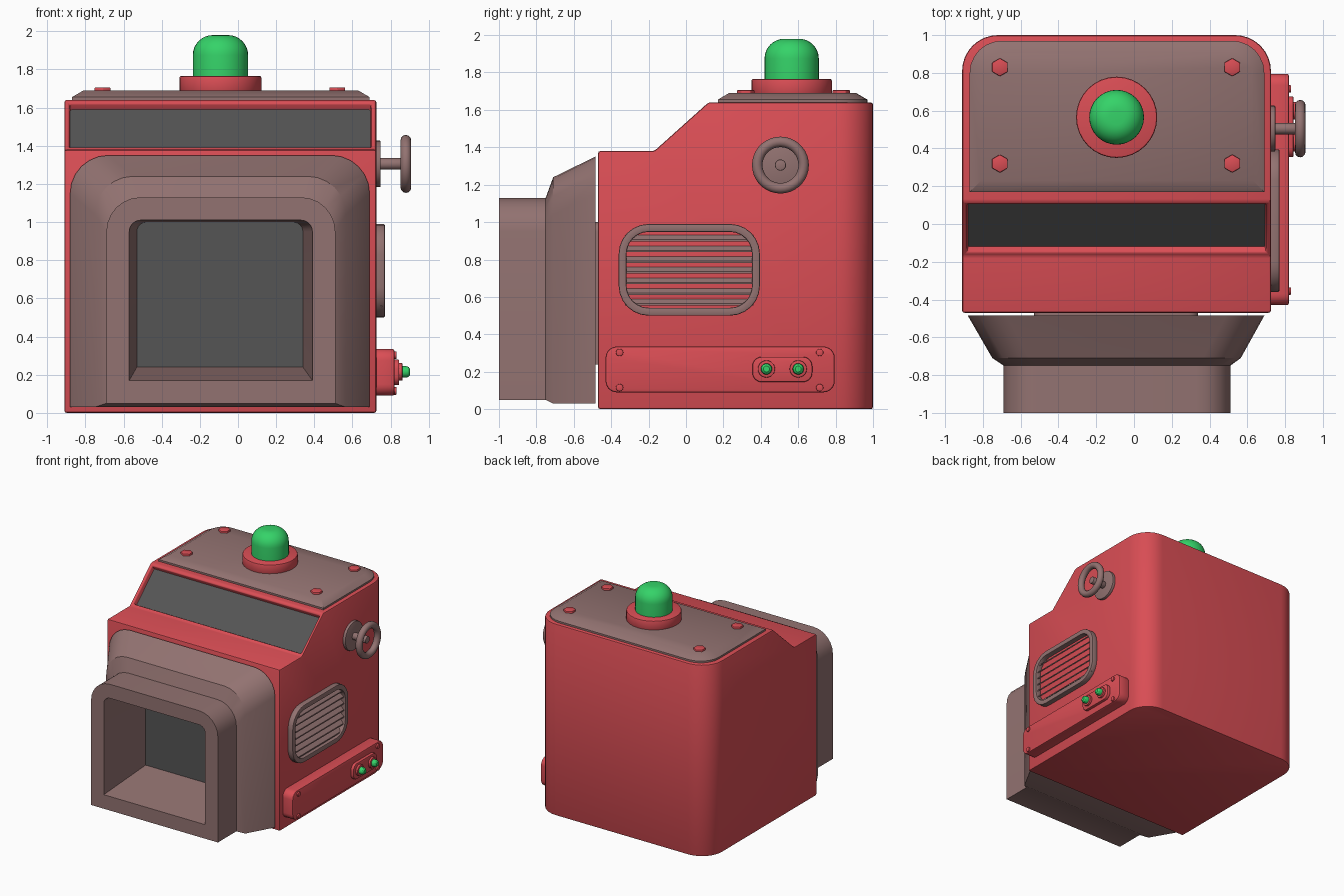
import bpy, bmesh
from math import cos, sin, pi, radians
from mathutils import Vector

if "Cube" in bpy.data.objects:
    bpy.data.objects.remove(bpy.data.objects["Cube"])


def material(name, r, g, b):
    m = bpy.data.materials.new(name)
    m.diffuse_color = (r, g, b, 1)
    m.use_nodes = True
    m.node_tree.nodes["Principled BSDF"].inputs["Base Color"].default_value = m.diffuse_color
    return m


RED = material("red_paint", 0.70, 0.075, 0.09)
BROWN = material("brown_metal", 0.29, 0.17, 0.165)
GREEN = material("green_glass", 0.035, 0.65, 0.14)
DARK = material("dark_screen", 0.09, 0.09, 0.09)


def loft_mesh(rings, cyclic=False):
    """Bridge matching point rings; cap the ends unless cyclic."""
    bm = bmesh.new()
    vs = [[bm.verts.new(p) for p in ring] for ring in rings]
    n = len(vs[0])
    pairs = list(zip(vs, vs[1:])) + ([(vs[-1], vs[0])] if cyclic else [])
    for a, b in pairs:
        for i in range(n):
            j = (i + 1) % n
            bm.faces.new((a[i], a[j], b[j], b[i]))
    if not cyclic:
        bm.faces.new(vs[0][::-1])
        bm.faces.new(vs[-1])
    bmesh.ops.recalc_face_normals(bm, faces=bm.faces)
    return bm


def finish(bm, name, mat, bevel=0.0):
    if bevel:
        edges = [e for e in bm.edges if len(e.link_faces) == 2
                 and e.calc_face_angle(0) > radians(35)]
        bmesh.ops.bevel(bm, geom=edges, offset=bevel, segments=2, profile=0.5,
                        affect='EDGES', clamp_overlap=True)
    me = bpy.data.meshes.new(name)
    bm.to_mesh(me)
    bm.free()
    me.materials.append(mat)
    ob = bpy.data.objects.new(name, me)
    bpy.context.collection.objects.link(ob)
    bpy.ops.object.select_all(action='DESELECT')
    ob.select_set(True)
    bpy.context.view_layer.objects.active = ob
    bpy.ops.object.shade_smooth_by_angle(angle=radians(32))
    return ob


def loft(name, rings, mat, bevel=0.0, cyclic=False):
    return finish(loft_mesh(rings, cyclic), name, mat, bevel)


def place(axis, u, v, w):
    """2D point (u, v) at height w along the given axis."""
    return Vector({'x': (w, u, v), 'y': (u, w, v), 'z': (u, v, w)}[axis])


def rrect(axis, w, u0, u1, v0, v1, radii, seg=6):
    """Rounded rectangle; radii run lower left, lower right, upper right, upper left."""
    pts = []
    corners = [(u0, v0, 1, 1), (u1, v0, -1, 1), (u1, v1, -1, -1), (u0, v1, 1, -1)]
    for k, ((u, v, su, sv), r) in enumerate(zip(corners, radii)):
        for i in range(seg + 1 if r else 1):
            a = pi + k * pi / 2 + i * pi / 2 / seg
            pts.append(place(axis, u + r * (su + cos(a)), v + r * (sv + sin(a)), w)
                       if r else place(axis, u, v, w))
    return pts


def lathe(name, axis, u, v, profile, mat, n=32, bevel=0.0, cyclic=False):
    """Profile is a list of (radius, height along axis)."""
    rings = [[place(axis, u + r * cos(pi / 2 + 2 * pi * i / n),
                    v + r * sin(pi / 2 + 2 * pi * i / n), w) for i in range(n)]
             for r, w in profile]
    return loft(name, rings, mat, bevel, cyclic)


X0, X1 = -0.91, 0.725

# Cabinet body: side profile, rounded back corners, recessed slanted window
side = [(-0.47, 0), (1, 0), (1, 1.64), (0.12, 1.64), (-0.17, 1.38), (-0.47, 1.38)]
bm = loft_mesh([[place('x', y, z, x) for y, z in side] for x in (X0, X1)])
back = [e for e in bm.edges if all(v.co.y > 0.99 for v in e.verts)
        and abs(e.verts[0].co.z - e.verts[1].co.z) > 1]
bmesh.ops.bevel(bm, geom=back, offset=0.19, segments=8, profile=0.5, affect='EDGES')
bm.normal_update()
slope = next(f for f in bm.faces if f.normal.y < -0.5 and f.normal.z > 0.5)
bmesh.ops.inset_individual(bm, faces=[slope], thickness=0.035, depth=0)
bmesh.ops.inset_individual(bm, faces=[slope], thickness=0.004, depth=-0.045)
bm.normal_update()
glass = [v.co + slope.normal * 0.004 for v in slope.verts]
finish(bm, "cabinet_body", RED, 0.012)

# Slanted window pane
bm = bmesh.new()
bm.faces.new([bm.verts.new(p) for p in glass])
finish(bm, "slanted_window", DARK)


# Screen hood: neck, flared shroud, square snout and tapered tunnel
def hood_ring(y, x0, x1, z0, z1, r):
    return rrect('y', y, x0, x1, z0, z1, (0, 0, r, r))


loft("screen_hood", [
    hood_ring(-0.46, -0.53, 0.34, 0.24, 1.0, 0.05),
    hood_ring(-0.485, -0.53, 0.34, 0.24, 1.0, 0.05),
    hood_ring(-0.485, -0.88, 0.69, 0.03, 1.35, 0.20),
    hood_ring(-0.71, -0.75, 0.565, 0.03, 1.24, 0.20),
    hood_ring(-0.75, -0.69, 0.51, 0.05, 1.13, 0.18),
    hood_ring(-1.0, -0.69, 0.51, 0.05, 1.13, 0.18),
    hood_ring(-1.0, -0.57, 0.39, 0.17, 1.01, 0.06),
    hood_ring(-0.488, -0.53, 0.34, 0.24, 1.0, 0.05)], BROWN)
bm = bmesh.new()
bm.faces.new([bm.verts.new(p) for p in hood_ring(-0.492, -0.53, 0.34, 0.24, 1.0, 0.05)])
finish(bm, "main_screen", DARK)

# Roof plate with chamfered rim
loft("roof_plate", [rrect('z', z, -0.87 + d, 0.69 - d, 0.17 + d, 0.97 - d,
                          (0, 0, 0.17 - d, 0.17 - d))
                    for z, d in ((1.62, 0), (1.655, 0), (1.69, 0.06))], BROWN)
for x in (-0.71, 0.52):
    for y in (0.32, 0.83):
        lathe("roof_bolt", 'z', x, y, [(0.048, 1.68), (0.048, 1.706)], RED, 6, 0.005)

# Beacon on the roof
lathe("beacon_base", 'z', -0.092, 0.565, [(0.215, 1.68), (0.215, 1.766)], RED, 32, 0.01)
dome = [(0.145, 1.75)] + [(0.04 + 0.105 * cos(i * pi / 16), 1.875 + 0.105 * sin(i * pi / 16))
                          for i in range(9)]
lathe("beacon_dome", 'z', -0.092, 0.565, dome, GREEN)

# Valve wheel on the right side
VY, VZ = 0.505, 1.305
lathe("valve_flange", 'x', VY, VZ, [(0.122, 0.715), (0.122, 0.748)], BROWN, 32, 0.006)
lathe("valve_stem", 'x', VY, VZ, [(0.03, 0.74), (0.03, 0.875)], BROWN, 20, 0.006)
tube = [(0.124 + 0.028 * cos(i * pi / 6), 0.88 + 0.028 * sin(i * pi / 6)) for i in range(12)]
lathe("valve_wheel", 'x', VY, VZ, tube, BROWN, 36, cyclic=True)

# Side vent: frame and slanted slats
loft("vent_frame", [rrect('x', x, -0.36 + d, 0.395 - d, 0.50 + d, 0.99 - d,
                          (0.16 - d,) * 4)
                    for x, d in ((0.715, 0), (0.77, 0), (0.77, 0.042), (0.715, 0.042))],
     BROWN, 0.007, cyclic=True)
for i in range(7):
    z = 0.745 + (i - 3) * 0.057
    section = [(0.715, z + 0.012), (0.715, z + 0.022), (0.755, z - 0.01), (0.755, z - 0.02)]
    loft("vent_slat", [[Vector((x, y, h)) for x, h in section] for y in (-0.325, 0.36)], BROWN)

# Control box with screws, light panel and two indicator lights
loft("control_box", [rrect('x', x, -0.43, 0.795, 0.09, 0.335, (0.06,) * 4)
                     for x in (0.715, 0.82)], RED, 0.01)
for y in (-0.355, 0.715):
    for z in (0.115, 0.303):
        lathe("box_screw", 'x', y, z, [(0.02, 0.81), (0.02, 0.832)], RED, 12, 0.004)
loft("light_panel", [rrect('x', x, 0.355, 0.675, 0.145, 0.28, (0.05,) * 4)
                     for x in (0.81, 0.845)], RED, 0.007)
for y in (0.43, 0.60):
    lathe("light_collar", 'x', y, 0.215, [(0.046, 0.84), (0.046, 0.862)], RED, 20, 0.004)
    lathe("indicator_light", 'x', y, 0.215,
          [(0.03, 0.855), (0.03, 0.882), (0.026, 0.894), (0.016, 0.902)], GREEN, 20)
